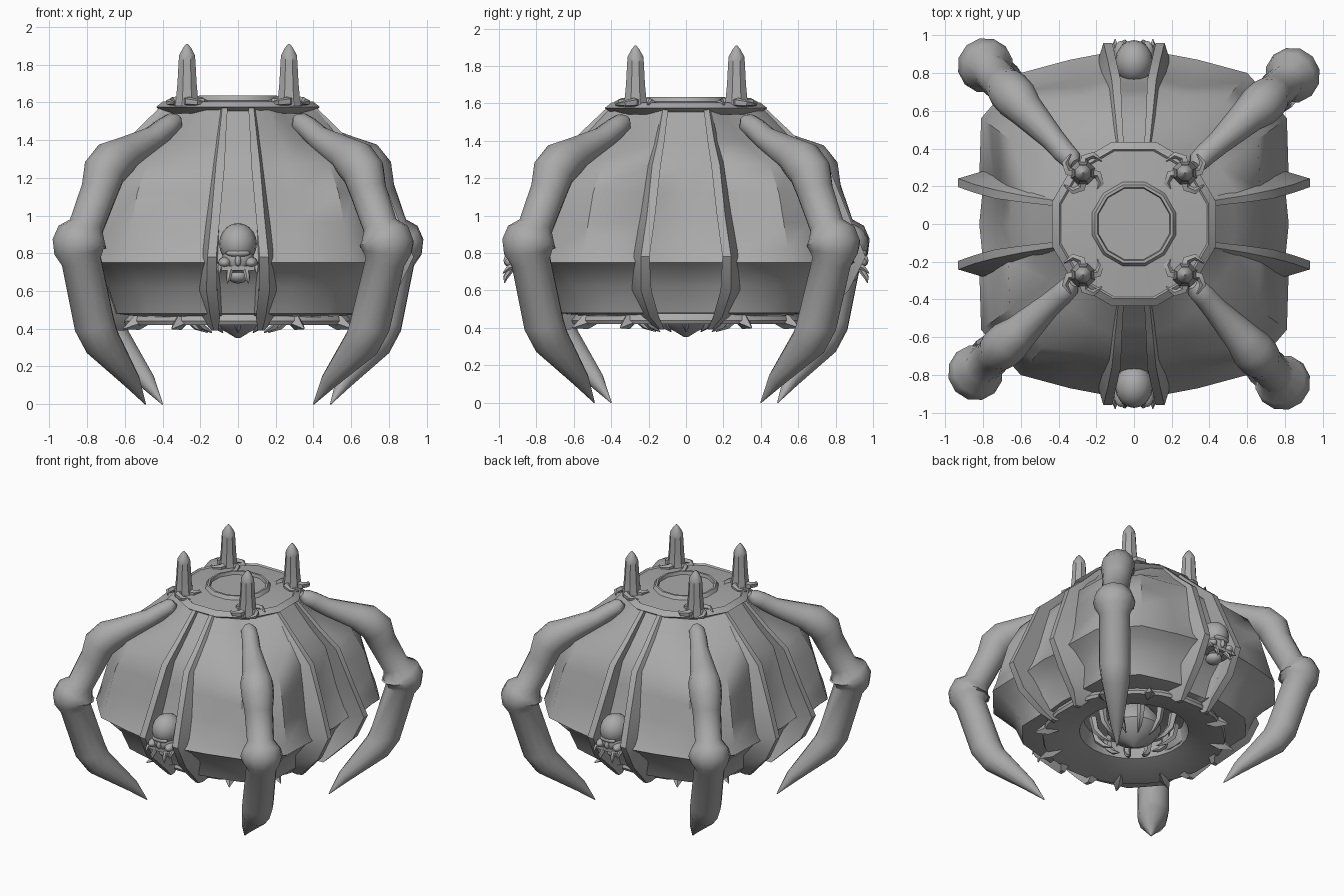
import bpy, bmesh, math
from math import cos, sin, pi
from mathutils import Vector, Matrix

if "Cube" in bpy.data.objects:
    bpy.data.objects.remove(bpy.data.objects["Cube"], do_unlink=True)

stone = bpy.data.materials.new("stone grey")
stone.use_nodes = True
stone.diffuse_color = (0.4, 0.4, 0.4, 1)
stone.node_tree.nodes["Principled BSDF"].inputs["Base Color"].default_value = stone.diffuse_color
stone.node_tree.nodes["Principled BSDF"].inputs["Roughness"].default_value = 0.7
parts = []


def finish(name, bm, mirror=""):
    """Turn a bmesh into an object, mirrored about the origin on the named axes."""
    bmesh.ops.recalc_face_normals(bm, faces=bm.faces)
    mesh = bpy.data.meshes.new(name)
    bm.to_mesh(mesh)
    bm.free()
    mesh.materials.append(stone)
    obj = bpy.data.objects.new(name, mesh)
    bpy.context.collection.objects.link(obj)
    if mirror:
        mod = obj.modifiers.new("mirror", 'MIRROR')
        mod.use_axis = ("x" in mirror, "y" in mirror, False)
        mod.use_mirror_merge = False
    parts.append(obj)
    return obj


def skin(name, rings, mirror=""):
    """Bridge a stack of equal closed rings and cap both ends."""
    bm = bmesh.new()
    rows = [[bm.verts.new(p) for p in ring] for ring in rings]
    count = len(rows[0])
    for low, high in zip(rows, rows[1:]):
        for i in range(count):
            j = (i + 1) % count
            bm.faces.new((low[i], low[j], high[j], high[i]))
    bm.faces.new(rows[0])
    bm.faces.new(rows[-1])
    return finish(name, bm, mirror)


def tube(name, path, sides=8, mirror=""):
    """Round bar along a path of (x, y, z, radius), carried along without twist."""
    pts = [Vector(p[:3]) for p in path]
    rings, turn, last = [], None, None
    for i, p in enumerate(pts):
        way = (pts[min(i + 1, len(pts) - 1)] - pts[max(i - 1, 0)]).normalized()
        turn = last.rotation_difference(way) @ turn if last else way.to_track_quat('Z', 'Y')
        last = way
        r = path[i][3]
        rings.append([p + turn @ Vector((r * cos(a), r * sin(a), 0))
                      for a in (2 * pi * k / sides for k in range(sides))])
    return skin(name, rings, mirror)


def lathe(name, profile, sides, centre=(0, 0), mirror=""):
    turn = [2 * pi * (k + 0.5) / sides for k in range(sides)]
    return skin(name, [[(centre[0] + r * cos(a), centre[1] + r * sin(a), z) for a in turn]
                       for r, z in profile], mirror)


def blob(name, loc, size, mirror="", box=False):
    bm = bmesh.new()
    place = Matrix.Translation(loc) @ Matrix.Diagonal((*size, 1))
    if box:
        bmesh.ops.create_cube(bm, size=2, matrix=place)
    else:
        bmesh.ops.create_uvsphere(bm, u_segments=16, v_segments=10, radius=1, matrix=place)
    return finish(name, bm, mirror)


# Shell: one quarter of the outline at the collar and at the widest level
collar = [(0, .39), (.06, .39), (.07, .42), (.16, .37), (.21, .3),
          (.24, .23), (.3, .19), (.42, .11), (.39, .1), (.39, 0)]
widest = [(0, .84), (.11, .84), (.13, .91), (.34, .87), (.6, .8),
          (.69, .7), (.81, .56), (.82, .24), (.8, .2), (.82, 0)]
corner = (4, 5, 6)


def outline(t, corner_t, scale, z):
    q = [Vector(a).lerp(Vector(b), corner_t if i in corner else t) * scale
         for i, (a, b) in enumerate(zip(collar, widest))]
    half = q + [Vector((p.x, -p.y)) for p in reversed(q[:-1])]
    full = half + [Vector((-p.x, p.y)) for p in reversed(half[1:-1])]
    return [(p.x, p.y, z) for p in full]


shell_rows = [(0, 0, 1, 1.57), (.33, .3, 1, 1.4), (.62, .7, 1, 1.27), (.71, .83, 1, 1.12),
              (.8, .9, 1, .96), (.91, .96, 1, .82), (1, 1, 1, .75), (1, 1, .94, .71),
              (1, 1, .85, .62), (1, 1, .79, .48), (1, 1, .6, .46), (1, 1, .45, .5),
              (1, 1, .38, .62), (1, 1, .1, .68)]
skin("shell", [outline(*row) for row in shell_rows])

# Round bowl under the shell, open to the core cavity
lathe("underside_bowl", [(.1, .7), (.6, .52), (.64, .44), (.63, .42), (.5, .44),
                         (.38, .48), (.35, .58), (.1, .64)], 24)

# Ribs beside the four channels: height, narrow offset, wide offset, inner, outer
rib_rows = [(1.57, .07, .11, .36, .43), (1.4, .08, .13, .5, .61), (1.27, .085, .15, .6, .76),
            (1, .11, .18, .72, .87), (.78, .13, .21, .8, .96), (.6, .125, .2, .66, .87),
            (.46, .11, .16, .55, .73), (.39, .12, .13, .62, .66)]


def rib_ring(z, offset, inner, outer):
    wide = (outer - inner) / 2
    return [(offset - .015, inner, z), (offset - .015, outer, z),
            (offset + wide * .4, outer, z), (offset + wide, inner, z)]


skin("front_back_rib", [rib_ring(z, a, i, o) for z, a, b, i, o in rib_rows], "xy")
skin("side_rib", [[(y, x, h) for x, y, h in rib_ring(z, b, i * .97, o * .97)]
                  for z, a, b, i, o in rib_rows], "xy")

# Top deck with flared rim, rising to a lip round a sunken disc
lathe("deck", [(.4, 1.54), (.45, 1.575), (.43, 1.59), (.41, 1.605), (.4, 1.595),
               (.23, 1.61), (.215, 1.635), (.2, 1.635), (.195, 1.612)], 12)

# Horns standing on the deck with low clawed feet
lathe("horn", [(.07, 1.58), (.062, 1.63), (.055, 1.7), (.048, 1.82), (.045, 1.85),
               (.022, 1.89), (.004, 1.91)], 8, (.27, .27), "xy")
for k in range(4):
    a = pi / 2 * k
    claw = [(.27 + d * cos(a + bend), .27 + d * sin(a + bend), z, r)
            for d, bend, z, r in [(.03, 0, 1.605, .03), (.08, .1, 1.605, .024),
                                  (.11, .5, 1.6, .018), (.12, 1, 1.595, .005)]]
    tube("horn_claw", claw, 5, "xy")

# Four jointed legs, repeated by quarter turns
leg_path = [(.32, .31, 1.52, .025), (.34, .33, 1.495, .055), (.38, .37, 1.465, .06),
            (.45, .43, 1.41, .065), (.6, .57, 1.325, .095), (.66, .62, 1.29, .115),
            (.71, .665, 1.23, .115), (.735, .69, 1.13, .1), (.805, .755, .94, .095),
            (.83, .78, .89, .135), (.84, .788, .85, .148), (.842, .788, .81, .135),
            (.83, .78, .76, .108), (.76, .7, .42, .11), (.72, .66, .33, .1),
            (.56, .48, .12, .045), (.49, .4, 0, .003)]
for k in range(4):
    leg = tube("leg", leg_path, 12)
    leg.data.transform(Matrix.Rotation(pi / 2 * k, 4, 'Z'))

# Skulls low on the front and back channels
blob("skull_cranium", (0, -.86, .85), (.1, .115, .11), "y")
blob("skull_face", (0, -.88, .77), (.085, .08, .08), "y")
blob("skull_brow", (0, -.945, .8), (.065, .025, .02), "y")
blob("skull_nose", (0, -.955, .76), (.016, .02, .03), "y")
blob("skull_cheek", (.07, -.91, .75), (.035, .06, .03), "xy")
blob("skull_jaw", (0, -.89, .72), (.1, .06, .012), "y", box=True)
blob("skull_chin", (0, -.86, .68), (.055, .06, .04), "y")
tube("skull_tusk", [(.04, -.93, .72, .018), (.05, -.965, .67, .014), (.055, -.97, .64, .002)], 6, "xy")
tube("skull_spike", [(.09, -.88, .74, .025), (.1, -.95, .72, .015), (.1, -.98, .69, .002)], 5, "xy")

# Broad teeth hanging under the lower edge
for degrees in (30, 60):
    a = math.radians(degrees)
    tooth = [(d * cos(a), d * sin(a), z, r)
             for d, z, r in [(.56, .47, .05), (.62, .43, .04), (.7, .4, .004)]]
    tube("tooth", tooth, 4, "xy")

# Core bulb in the underside cavity, ringed by claws
lathe("core", [(.12, .64), (.18, .56), (.19, .49), (.14, .42), (.06, .38), (.01, .35)], 16)
for k in range(12):
    a = 2 * pi * k / 12
    claw = [(d * cos(a), d * sin(a), z, r)
            for d, z, r in [(.29, .56, .03), (.27, .46, .025), (.22, .41, .018), (.16, .38, .003)]]
    tube("core_claw", claw, 5)

# Soft shading with crisp creases
bpy.ops.object.select_all(action='DESELECT')
for obj in parts:
    obj.select_set(True)
bpy.context.view_layer.objects.active = parts[0]
bpy.ops.object.shade_smooth_by_angle(angle=math.radians(40))
